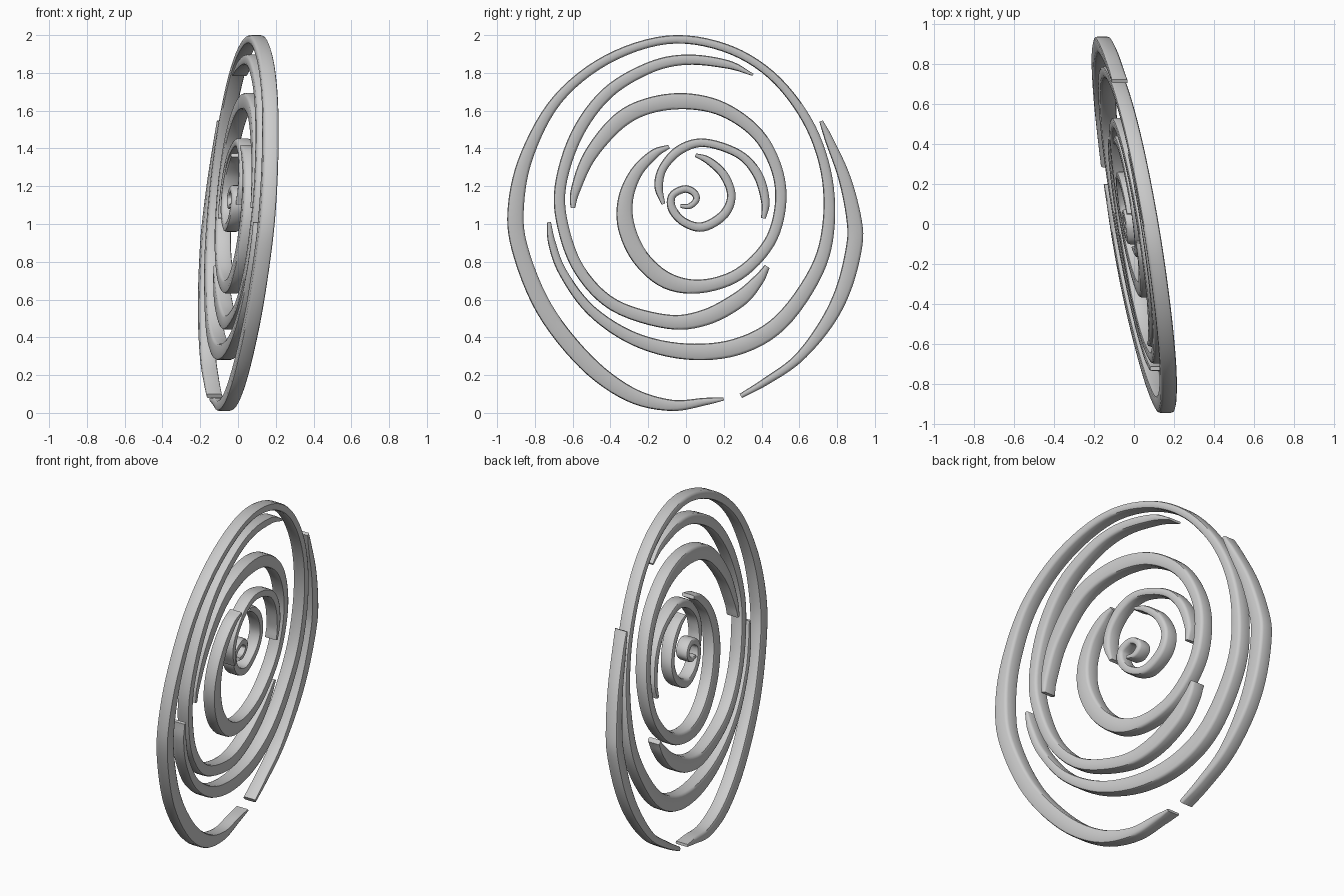
import bpy
from mathutils import Vector

HALF = 0.04      # half thickness of every band
STEPS = 6        # samples per path segment


def smooth_path(pts):
    """Catmull-Rom through (y, z, width) points."""
    p = [Vector(q) for q in pts]
    p = [p[0] * 2 - p[1]] + p + [p[-1] * 2 - p[-2]]
    out = []
    for i in range(1, len(p) - 2):
        a, b, c, d = p[i - 1:i + 3]
        for s in range(STEPS):
            t = s / STEPS
            out.append(0.5 * (2 * b + (c - a) * t + (2 * a - 5 * b + 4 * c - d) * t * t
                              + (3 * b - a - 3 * c + d) * t ** 3))
    return out + [p[-2]]


def section(w):
    """Flat band section with softened corners."""
    h = w / 2
    c = min(0.014, h * 0.7)
    corner = [(h, HALF - c), (h - c * 0.3, HALF - c * 0.3), (h - c, HALF)]
    pts = list(corner)
    pts += [(-u, v) for u, v in reversed(corner)]
    pts += [(-u, -v) for u, v in corner]
    pts += [(u, -v) for u, v in reversed(corner)]
    return pts


def band(name, pts, shift=0.0):
    path = smooth_path(pts)
    verts, faces = [], []
    for i, q in enumerate(path):
        t = path[min(i + 1, len(path) - 1)] - path[max(i - 1, 0)]
        n = Vector((-t.y, t.x)).normalized()
        for u, v in section(max(q.z, 0.012)):
            y, z = q.x + n.x * u, q.y + n.y * u
            # all bands lie in one tilted plane
            verts.append((-0.165 * y + 0.085 * (z - 1) + v + shift, y, z))
    k = 12
    for i in range(len(path) - 1):
        for j in range(k):
            m = (j + 1) % k
            faces.append((i * k + j, i * k + m, (i + 1) * k + m, (i + 1) * k + j))
    faces.append(tuple(reversed(range(k))))
    faces.append(tuple(range((len(path) - 1) * k, len(path) * k)))
    me = bpy.data.meshes.new(name)
    me.from_pydata(verts, [], faces)
    # consistent outward normals
    import bmesh
    bm = bmesh.new()
    bm.from_mesh(me)
    bmesh.ops.recalc_face_normals(bm, faces=bm.faces)
    bm.to_mesh(me)
    bm.free()
    ob = bpy.data.objects.new(name, me)
    bpy.context.collection.objects.link(ob)
    bpy.ops.object.select_all(action='DESELECT')
    ob.select_set(True)
    bpy.context.view_layer.objects.active = ob
    bpy.ops.object.shade_smooth_by_angle(angle=0.7)


# long outer sweep, one and a half turns
band("outer_sweep", [
    (.20, .073, .015), (.10, .06, .04), (-.08, .04, .06), (-.30, .10, .08),
    (-.53, .27, .09), (-.75, .55, .09), (-.88, .87, .087), (-.90, 1.1, .085),
    (-.84, 1.37, .07), (-.68, 1.66, .055), (-.42, 1.87, .05), (-.10, 1.975, .045),
    (.20, 1.935, .045), (.45, 1.79, .045), (.64, 1.55, .05), (.74, 1.28, .055),
    (.755, 1.0, .065), (.69, .75, .075), (.50, .48, .085), (.27, .35, .09),
    (0, .325, .085), (-.27, .39, .07), (-.50, .54, .055), (-.65, .74, .045),
    (-.71, .90, .04), (-.725, 1.01, .02)])

# outer right arc
band("outer_right_arc", [
    (.715, 1.545, .02), (.76, 1.44, .045), (.84, 1.24, .065), (.89, 1.02, .08),
    (.89, .88, .085), (.835, .66, .08), (.74, .47, .07), (.59, .285, .05),
    (.42, .165, .04), (.29, .09, .025)])

# left arc
band("left_arc", [
    (.355, 1.79, .012), (.22, 1.845, .045), (0, 1.87, .055), (-.20, 1.825, .06),
    (-.42, 1.69, .065), (-.58, 1.47, .065), (-.665, 1.2, .06), (-.65, .98, .06),
    (-.56, .75, .06), (-.38, .57, .065), (-.10, .483, .075), (.10, .505, .085),
    (.28, .60, .085), (.38, .70, .06), (.43, .775, .03)])

# middle sweep
band("middle_sweep", [
    (-.60, 1.085, .025), (-.585, 1.18, .05), (-.51, 1.36, .07), (-.36, 1.54, .085),
    (-.20, 1.625, .085), (0, 1.65, .085), (.20, 1.605, .075), (.38, 1.475, .065),
    (.48, 1.29, .06), (.50, 1.1, .06), (.44, .90, .06), (.28, .735, .065),
    (.08, .67, .072), (-.10, .70, .088), (-.24, .82, .09), (-.315, .98, .09),
    (-.32, 1.13, .08), (-.265, 1.27, .065), (-.17, 1.37, .05), (-.09, 1.41, .02)])

# inner hook
band("inner_hook", [
    (.41, 1.03, .025), (.42, 1.12, .045), (.38, 1.26, .05), (.28, 1.37, .045),
    (.10, 1.43, .045), (-.03, 1.395, .05), (-.12, 1.30, .045), (-.145, 1.2, .045),
    (-.12, 1.105, .02)])

# centre spiral, set slightly back
band("centre_spiral", [
    (.05, 1.365, .02), (.12, 1.335, .04), (.20, 1.26, .045), (.24, 1.15, .045),
    (.20, 1.05, .05), (.09, .985, .05), (-.01, 1.01, .045), (-.073, 1.08, .045),
    (-.073, 1.15, .04), (-.01, 1.185, .04), (.04, 1.168, .038), (.055, 1.13, .035),
    (.02, 1.095, .03), (-.03, 1.095, .02)], shift=-.02)
